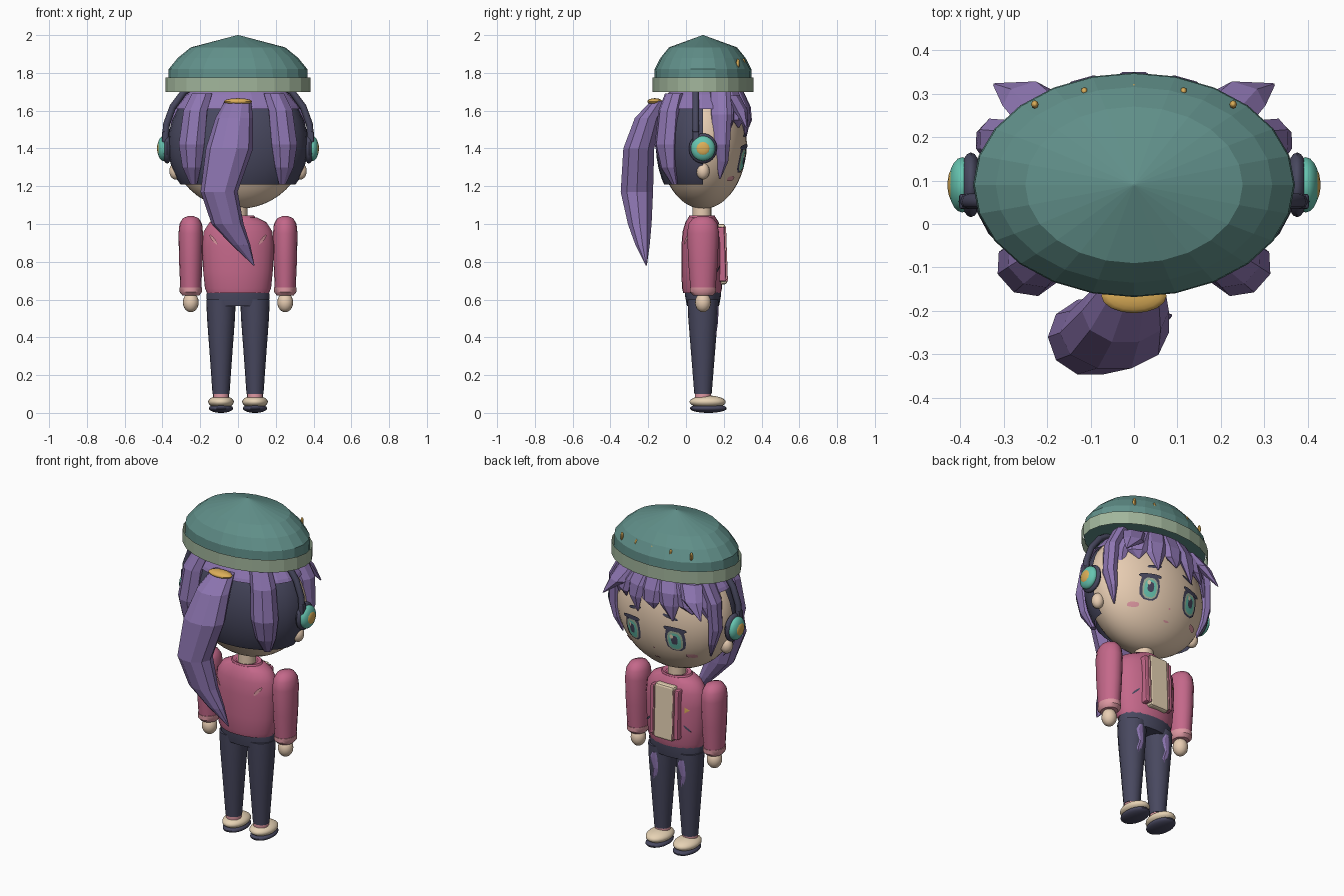
import bpy, bmesh
from math import sin, cos, pi, sqrt, radians
from mathutils import Matrix, Vector

if "Cube" in bpy.data.objects:
    bpy.data.objects.remove(bpy.data.objects["Cube"])


def material(name, hexcode):
    rgb = [int(hexcode[i:i + 2], 16) / 255 for i in (0, 2, 4)]
    col = [c / 12.92 if c < 0.04 else ((c + 0.055) / 1.055) ** 2.4 for c in rgb] + [1]
    m = bpy.data.materials.new(name)
    m.use_nodes = True
    m.diffuse_color = col
    m.node_tree.nodes["Principled BSDF"].inputs["Base Color"].default_value = col
    return m


HAT = material("hat_green", "61908A")
SAGE = material("brim_sage", "A2B69C")
HAIR = material("hair_purple", "8E76B2")
NAVY = material("navy", "48485F")
SKIN = material("skin", "EACFB4")
PINK = material("jacket_pink", "C4688A")
LIGHT = material("light_pink", "DE98A2")
TEAL = material("teal", "66C4B0")
GOLD = material("gold", "DCAE58")
CREAM = material("cream", "E6D2B4")


def finish(name, bm, mat, smooth=False):
    bmesh.ops.recalc_face_normals(bm, faces=bm.faces)
    me = bpy.data.meshes.new(name)
    bm.to_mesh(me)
    bm.free()
    me.materials.append(mat)
    ob = bpy.data.objects.new(name, me)
    bpy.context.collection.objects.link(ob)
    if smooth:
        for o in bpy.context.selected_objects:
            o.select_set(False)
        ob.select_set(True)
        bpy.context.view_layer.objects.active = ob
        bpy.ops.object.shade_smooth_by_angle(angle=radians(40))
    return ob


def loft(name, mat, secs, sides=16, ang=0, cap=True, smooth=True):
    """Skin horizontal ellipses given as (x, y, z, rx, ry), turned by ang."""
    bm = bmesh.new()
    rings = []
    for x, y, z, rx, ry in secs:
        ring = []
        for i in range(sides):
            t = 2 * pi * i / sides
            u, v = rx * cos(t), ry * sin(t)
            ring.append(bm.verts.new((x + u * cos(ang) - v * sin(ang),
                                      y + u * sin(ang) + v * cos(ang), z)))
        rings.append(ring)
    for a, b in zip(rings, rings[1:]):
        for i in range(sides):
            j = (i + 1) % sides
            bm.faces.new((a[i], a[j], b[j], b[i]))
    if cap:
        bm.faces.new(rings[0])
        bm.faces.new(rings[-1])
    return finish(name, bm, mat, smooth)


def ball(name, mat, c, r, seg=20, cuts=(), smooth=True):
    """Ellipsoid, trimmed by (point, normal) planes that clear the normal side."""
    bm = bmesh.new()
    bmesh.ops.create_uvsphere(bm, u_segments=seg, v_segments=seg * 2 // 3, radius=1,
                              matrix=Matrix.Translation(c) @ Matrix.Diagonal((*r, 1)))
    for co, no in cuts:
        bmesh.ops.bisect_plane(bm, geom=bm.verts[:] + bm.edges[:] + bm.faces[:],
                               plane_co=co, plane_no=no, clear_outer=True)
    return finish(name, bm, mat, smooth)


def box(name, mat, c, size, bevel=0.01, tilt=0):
    bm = bmesh.new()
    bmesh.ops.create_cube(bm, size=1, matrix=Matrix.Translation(c)
                          @ Matrix.Rotation(tilt, 4, 'X') @ Matrix.Diagonal((*size, 1)))
    ob = finish(name, bm, mat)
    mod = ob.modifiers.new("bevel", 'BEVEL')
    mod.width, mod.segments = bevel, 2
    return ob


HEAD = (Vector((0, 0.09, 1.43)), (0.36, 0.232, 0.35))
TORSO = (Vector((0, 0.085, 0.85)), (0.19, 0.11, 9))


def patch(name, mat, x, z, w, h, off=0.005, tilt=0, sides=14, shell=HEAD, side=1):
    """Thin curved plate laid on an ellipsoid shell; side=1 is the face side."""
    c, r = shell
    bm = bmesh.new()

    def put(u, v):
        px, pz = x + u * cos(tilt) - v * sin(tilt), z + u * sin(tilt) + v * cos(tilt)
        k = max(0, 1 - ((px - c.x) / r[0]) ** 2 - ((pz - c.z) / r[2]) ** 2)
        return bm.verts.new((px, c.y + side * (r[1] * sqrt(k) + off), pz))

    mid = put(0, 0)
    rings = []
    for s in (0.5, 1):
        ring = []
        for i in range(sides):
            t = 2 * pi * (i + 0.5) / sides
            a, b = cos(t), sin(t)
            q = s / (abs(a) ** 3 + abs(b) ** 3) ** (1 / 3)
            ring.append(put(w * q * a, h * q * b))
        rings.append(ring)
    for i in range(sides):
        j = (i + 1) % sides
        bm.faces.new((mid, rings[0][i], rings[0][j]))
        bm.faces.new((rings[0][i], rings[1][i], rings[1][j], rings[0][j]))
    ob = finish(name, bm, mat)
    # plates must look outward
    if ob.data.polygons[0].normal.y * side < 0:
        ob.data.flip_normals()


# Hat
Y = 0.09
loft("hat_dome", HAT, [(0, Y, 1.74, .37, .258), (0, Y, 1.82, .367, .256), (0, Y, 1.88, .318, .225),
                       (0, Y, 1.935, .25, .18), (0, Y, 2.0, .003, .002)], 24, smooth=False)
loft("hat_brim", SAGE, [(0, Y, 1.7, .385, .267), (0, Y, 1.775, .385, .267)], 24, cap=False, smooth=False)
for i in range(-2, 3):
    ball("hat_stud", GOLD, (i * .114, .315 - .01 * i * i, 1.85), (.009, .01, .026), 8)

# Head and neck
ball("head", SKIN, HEAD[0], HEAD[1], 36)
loft("neck", SKIN, [(0, .085, 1.0, .05, .05), (0, .085, 1.12, .05, .05)])

# Hair shell: dark lower cap at the back, purple crown above
ball("hair_back_cap", NAVY, (0, .085, 1.42), (.372, .245, .37), 28,
     [((0, 0, 1.21), (0, 0, -1)), ((0, .09, 0), (0, 1, 0))])
ball("hair_crown", HAIR, (0, .085, 1.42), (.385, .262, .375), 24,
     [((0, 0, 1.61), (0, 0, -1))], smooth=False)

# Ponytail and its tie
loft("ponytail", HAIR, [(0, -.14, 1.65, .07, .05), (-.02, -.20, 1.56, .10, .075), (-.045, -.25, 1.4, .125, .086),
                        (-.10, -.26, 1.17, .098, .09), (-.055, -.245, 1.0, .085, .066),
                        (.015, -.23, .89, .05, .04), (.085, -.21, .78, .003, .003)], 10, smooth=False)
ball("ponytail_tie", GOLD, (0, -.165, 1.648), (.075, .04, .018), 16)

# Fringe teeth
for i in range(-3, 4):
    a = i * 0.34
    s, c = sin(a), cos(a)
    tip = 1.46 if i % 2 else 1.51
    loft("fringe_lock", HAIR, [(.24 * s, Y + .19 * c, 1.7, .07, .03), (.31 * s, Y + .225 * c, 1.62, .07, .032),
                               (.34 * s, Y + .24 * c, 1.55, .054, .022),
                               (.345 * s - .02, Y + .24 * c, tip, .004, .004)], 6, -a * .8, smooth=False)

for sx in (1, -1):
    # Hair locks
    loft("flared_lock", HAIR, [(sx * .2, .25, 1.68, .07, .03), (sx * .245, .29, 1.6, .06, .035),
                               (sx * .32, .32, 1.51, .004, .004)], 6, -sx * .3, smooth=False)
    loft("side_lock", HAIR, [(sx * .25, .18, 1.7, .04, .06), (sx * .315, .185, 1.58, .04, .06),
                             (sx * .325, .185, 1.42, .04, .05), (sx * .31, .19, 1.33, .025, .035),
                             (sx * .29, .18, 1.24, .004, .004)], 8, -sx * .3, smooth=False)
    loft("back_lock", HAIR, [(sx * .19, -.06, 1.69, .06, .05), (sx * .225, -.085, 1.6, .07, .06),
                             (sx * .245, -.1, 1.42, .075, .065), (sx * .245, -.09, 1.3, .055, .045),
                             (sx * .235, -.06, 1.21, .02, .015)], 8, sx * .5, smooth=False)

    # Ears and headphones
    ball("ear", SKIN, (sx * .33, Y, 1.28), (.035, .035, .045), 14)
    ball("ear_cushion", NAVY, (sx * .375, Y, 1.4), (.028, .075, .08))
    ball("ear_cup", TEAL, (sx * .395, Y, 1.4), (.032, .064, .066))
    ball("ear_cup_centre", GOLD, (sx * .415, Y, 1.4), (.014, .04, .04), 14)
    box("band_joint", NAVY, (sx * .387, .052, 1.46), (.03, .035, .06), .006)

    # Face
    ex = sx * .138
    patch("eye_outline", NAVY, ex, 1.345, .056, .074, .004)
    patch("eye_white", SAGE, ex, 1.338, .043, .06, .007)
    patch("iris", TEAL, ex, 1.335, .034, .049, .009)
    patch("pupil", NAVY, ex, 1.342, .018, .028, .011)
    patch("eye_shine", CREAM, ex + .014, 1.365, .01, .013, .013, sides=8)
    patch("eyelash", NAVY, ex + sx * .004, 1.408, .064, .013, .009, -sx * .1)
    patch("brow", NAVY, sx * .115, 1.475, .045, .009, .006, -sx * .25)
    patch("blush", LIGHT, sx * .205, 1.24, .028, .013, .005)

    # Arms
    ax = sx * .25
    loft("sleeve", PINK, [(ax, Y, 1.042, .015, .02), (ax, Y, 1.03, .043, .055), (ax, Y, 1.0, .06, .077),
                          (ax, Y, .95, .065, .084), (ax, Y, .8, .062, .078), (ax, Y, .65, .055, .066)])
    loft("cuff", LIGHT, [(ax, Y, .665, .059, .07), (ax, Y, .64, .059, .07), (ax, Y, .622, .045, .052)])
    ball("hand", SKIN, (ax, Y, .585), (.042, .042, .052), 16)

    # Legs and shoes
    lx = sx * .09
    loft("trouser_leg", NAVY, [(lx, Y, .6, .078, .082), (lx, Y, .5, .074, .078),
                               (lx, Y, .3, .059, .062), (lx, Y, .1, .045, .046)])
    loft("leg_patch", HAIR, [(lx, .168, .565, .012, .006), (lx + .006, .166, .53, .025, .007),
                             (lx - .005, .162, .47, .016, .007), (lx + .005, .155, .42, .02, .007),
                             (lx, .149, .36, .003, .004)], 6, smooth=False)
    loft("sock", LIGHT, [(lx, Y, .115, .042, .043), (lx, Y, .06, .042, .043)])
    ball("shoe", CREAM, (lx, .115, .058), (.068, .096, .034))
    ball("shoe_sole", NAVY, (lx, .118, .024), (.064, .098, .024))

    # Jacket details
    box("jacket_lapel", PINK, (sx * .078, .186, .84), (.03, .045, .29), .008, radians(2))
    box("lapel_trim", LIGHT, (sx * .064, .197, .84), (.008, .04, .29), .002, radians(2))
    patch("pocket_slash", NAVY, sx * .128, .76, .027, .005, .004, -sx * .8, 8, TORSO)
    patch("back_slash", LIGHT, sx * .13, .917, .032, .008, .005, sx * .9, 8, TORSO, -1)

# Nose and mouth
patch("nose", LIGHT, 0, 1.26, .006, .005, .005, sides=8)
patch("mouth", LIGHT, 0, 1.195, .018, .005, .005, sides=8)

# Headphone band
curve = bpy.data.curves.new("headphone_band", 'CURVE')
curve.dimensions = '3D'
curve.bevel_depth, curve.bevel_resolution = .018, 2
half = [(.387, 1.43), (.378, 1.53), (.345, 1.62), (.285, 1.7), (.16, 1.78)]
path = half + [(0, 1.8)] + [(-x, z) for x, z in reversed(half)]
sp = curve.splines.new('POLY')
sp.points.add(len(path) - 1)
for p, (x, z) in zip(sp.points, path):
    p.co = (x, .052, z, 1)
curve.materials.append(NAVY)
bpy.context.collection.objects.link(bpy.data.objects.new("headphone_band", curve))

# Torso
T = .085
loft("jacket", PINK, [(0, T, .635, .165, .1), (0, T, .66, .175, .106), (0, T, .75, .184, .11), (0, T, .88, .19, .11),
                      (0, T, .96, .182, .103), (0, T, 1.01, .15, .088), (0, T, 1.035, .1, .072)], 24)
loft("collar", PINK, [(0, T, 1.02, .1, .075), (0, T, 1.045, .085, .068), (0, T, 1.04, .06, .056)], 20, cap=False)
box("shirt_front", CREAM, (0, .183, .84), (.125, .06, .32), .012, radians(2))
patch("badge", GOLD, -.125, .87, .016, .018, .006, 0, 3, TORSO)
loft("trouser_hips", NAVY, [(0, Y, .66, .16, .095), (0, Y, .62, .168, .095), (0, Y, .565, .16, .085)], 20)
